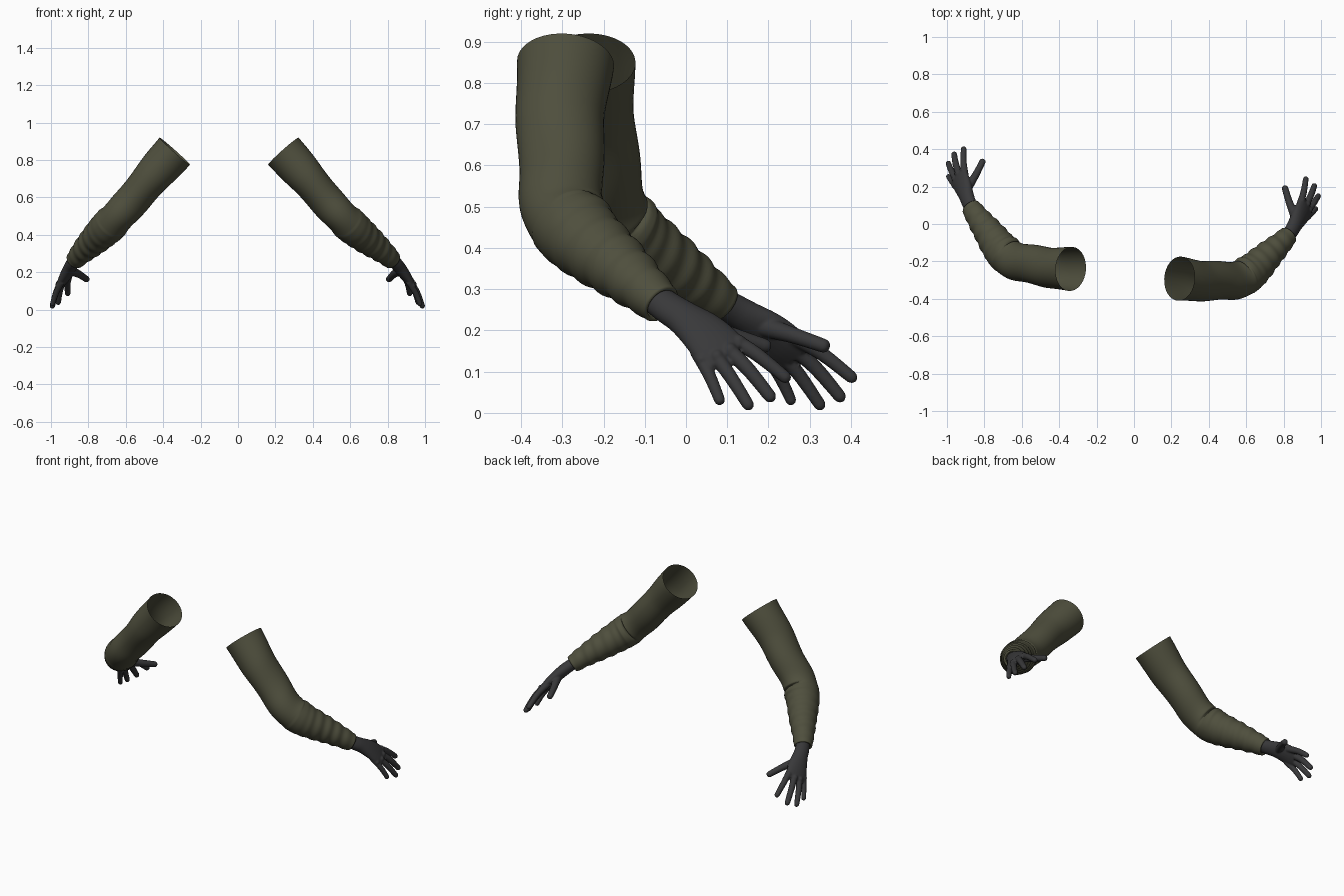
import bpy, bmesh, math
from mathutils import Vector, Matrix

if "Cube" in bpy.data.objects:
    bpy.data.objects.remove(bpy.data.objects["Cube"])


def material(name, rgb):
    mat = bpy.data.materials.new(name)
    mat.use_nodes = True
    mat.diffuse_color = (*rgb, 1)
    shader = mat.node_tree.nodes["Principled BSDF"]
    shader.inputs["Base Color"].default_value = (*rgb, 1)
    shader.inputs["Roughness"].default_value = 0.8
    return mat


OLIVE = material("olive_cloth", (.078, .078, .047))
CHARCOAL = material("charcoal_glove", (.04, .04, .042))


def spline(stations, t):
    """Smooth interpolation through stations of centre and two radii."""
    last = len(stations) - 1
    i = min(int(t * last), last - 1)
    f = t * last - i
    a, b, c, d = (stations[min(max(k, 0), last)] for k in (i - 1, i, i + 1, i + 2))
    return [q + f / 2 * (r - p + f * (2 * p - 5 * q + 4 * r - s + f * (3 * (q - r) + s - p)))
            for p, q, r, s in zip(a, b, c, d)]


def tube(bm, stations, ref, rings, sides, closed, fold=None, tip=0, lip=False):
    """Sweep an ellipse along the stations; ref sets the first axis."""
    loops = []
    for k in range(rings):
        t = k / (rings - 1)
        p = spline(stations, t)
        centre = Vector(p[:3])
        ahead = Vector(spline(stations, min(t + .01, 1))[:3])
        behind = Vector(spline(stations, max(t - .01, 0))[:3])
        along = (ahead - behind).normalized()
        u = (ref - along * ref.dot(along)).normalized()
        v = along.cross(u)
        size = 1
        if tip and t > 1 - tip:
            size = math.sqrt(max(.02, 1 - ((t - 1 + tip) / tip) ** 2))

        def ring(scale, shift=0):
            loop = []
            for j in range(sides):
                a = math.tau * j / sides
                grow = fold(t, a) if fold else 0
                loop.append(bm.verts.new(centre + along * shift
                            + u * math.cos(a) * (p[3] * scale + grow)
                            + v * math.sin(a) * (p[4] * scale + grow)))
            loops.append(loop)
        ring(size)
    if lip:
        ring(.93, .005)
        ring(.78, .002)
        ring(.7, -.03)
    for lo, hi in zip(loops, loops[1:]):
        for j in range(sides):
            n = (j + 1) % sides
            bm.faces.new((lo[j], lo[n], hi[n], hi[j]))
    if closed:
        bm.faces.new(loops[0][::-1])
        bm.faces.new(loops[-1])


def finish(bm, name, mat, placement):
    if placement.determinant() < 0:
        bmesh.ops.reverse_faces(bm, faces=bm.faces)
    bm.transform(placement)
    mesh = bpy.data.meshes.new(name)
    bm.to_mesh(mesh)
    bm.free()
    mesh.materials.append(mat)
    mesh.shade_smooth()
    obj = bpy.data.objects.new(name, mesh)
    bpy.context.collection.objects.link(obj)
    return obj


# Sleeve from shoulder to cuff
SLEEVE = [
    (.243, -.292, .847, .118, .109), (.365, -.304, .71, .107, .1),
    (.48, -.303, .575, .103, .09), (.56, -.298, .49, .1, .092),
    (.605, -.275, .448, .098, .094), (.65, -.235, .41, .093, .088),
    (.71, -.175, .362, .08, .077), (.77, -.118, .314, .066, .063),
    (.825, -.062, .265, .052, .05)]


def cloth_folds(t, a):
    inner = max(0, math.cos(a))
    crease = -.016 * math.exp(-((t - .43) / .025) ** 2) * inner ** 2
    bulge = .008 * math.exp(-((t - .52) / .05) ** 2) * inner
    fore = min(max((t - .5) * 5, 0), 1) * min((1 - t) * 10, 1)
    ripple = .003 * fore * math.sin(t * 75 + 1.2 * math.sin(a))
    upper = .003 * math.sin(t * 30 + 2 * math.cos(a)) * min(t * 8, 1) * (t < .45)
    return crease + bulge + ripple + upper


# Palm from wrist to knuckles, then fingers as base, middle, tip and thickness
ACROSS = Vector((-.32, .86, .41))
PALM = [
    (.80, -.09, .288, .038, .033), (.838, -.042, .254, .042, .034),
    (.858, -.008, .232, .045, .034), (.884, .038, .198, .058, .031),
    (.909, .075, .162, .064, .025), (.927, .102, .136, .056, .016)]
FINGERS = {
    "index": ((.885, .10, .185), (.907, .17, .143), (.92, .252, .077), .0175),
    "middle": ((.905, .08, .172), (.942, .145, .112), (.967, .213, .028), .018),
    "ring": ((.915, .055, .16), (.957, .105, .092), (.99, .158, .008), .017),
    "pinky": ((.912, .025, .15), (.95, .058, .088), (.977, .086, .02), .0155),
    "thumb": ((.868, .025, .212), (.832, .112, .188), (.803, .206, .158), .02)}

# The right arm is the mirrored left arm, swung slightly about the vertical
SWING = (Matrix.Translation((-.048, .005, 0)) @ Matrix.Rotation(math.radians(-10), 4, "Z")
         @ Matrix.Diagonal((-1, 1, 1, 1)))

for side, placement in (("left", Matrix.Identity(4)), ("right", SWING)):
    bm = bmesh.new()
    tube(bm, SLEEVE, Vector((0, 1, 0)), 90, 40, False, cloth_folds, lip=True)
    finish(bm, side + "_sleeve", OLIVE, placement)

    bm = bmesh.new()
    tube(bm, PALM, ACROSS, 24, 24, True)
    for name, (base, middle, end, r) in FINGERS.items():
        root = 1.35 if name == "thumb" else 1.1
        path = [(*base, r * root, r * root), (*middle, r, r), (*end, r * .85, r * .85)]
        tube(bm, path, ACROSS, 30, 14, True, tip=.12)
        if name != "thumb":
            # Raised knuckle on the back of the hand
            spot = Vector(base).lerp(Vector(middle), .4) + Vector((.006, 0, .004))
            bmesh.ops.create_icosphere(bm, subdivisions=2, radius=r * 1.05,
                                       matrix=Matrix.Translation(spot))
    hand = finish(bm, side + "_glove", CHARCOAL, placement)
    blend = hand.modifiers.new("blend", "REMESH")
    blend.mode = "VOXEL"
    blend.voxel_size = .004
    blend.use_smooth_shade = True
    relax = hand.modifiers.new("relax", "SMOOTH")
    relax.factor = .5
    relax.iterations = 4
